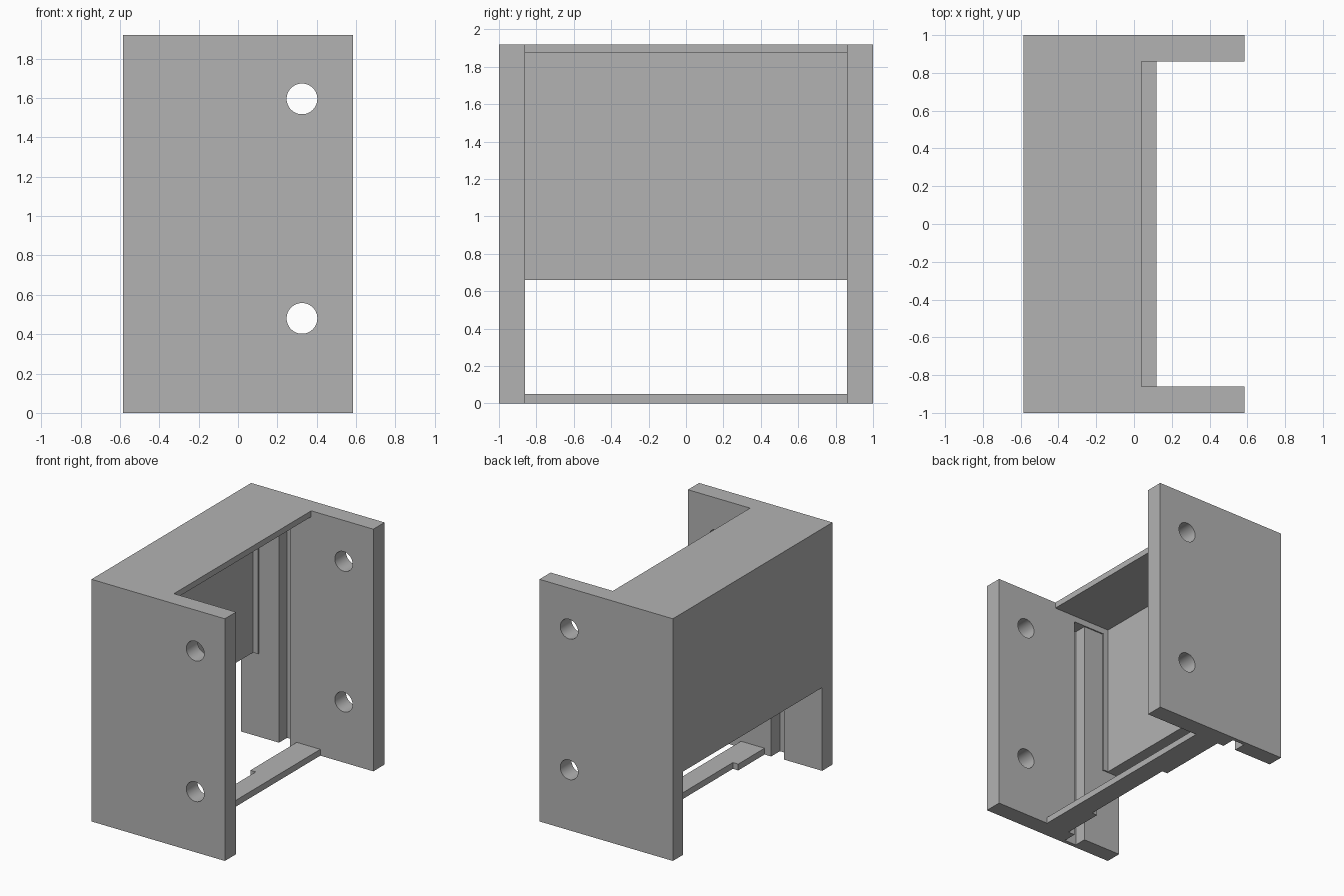
import bpy
import bmesh
from mathutils import Vector

if "Cube" in bpy.data.objects:
    bpy.data.objects.remove(bpy.data.objects["Cube"], do_unlink=True)

grey = bpy.data.materials.new("plain_grey")
grey.use_nodes = True
grey.diffuse_color = (0.45, 0.45, 0.45, 1)
for node in grey.node_tree.nodes:
    if node.type == "BSDF_PRINCIPLED":
        node.inputs["Base Color"].default_value = (0.45, 0.45, 0.45, 1)


def prism(name, outline, low, high):
    """Extrude an x-y outline from height low to height high."""
    bm = bmesh.new()
    face = bm.faces.new([bm.verts.new((x, y, low)) for x, y in outline])
    moved = bmesh.ops.extrude_face_region(bm, geom=[face])["geom"]
    verts = [v for v in moved if isinstance(v, bmesh.types.BMVert)]
    bmesh.ops.translate(bm, verts=verts, vec=Vector((0, 0, high - low)))
    bmesh.ops.recalc_face_normals(bm, faces=bm.faces[:])
    mesh = bpy.data.meshes.new(name)
    bm.to_mesh(mesh)
    bm.free()
    mesh.materials.append(grey)
    obj = bpy.data.objects.new(name, mesh)
    bpy.context.collection.objects.link(obj)
    return obj


def box(name, xs, ys, zs):
    (a, b), (c, d) = xs, ys
    return prism(name, [(a, c), (b, c), (b, d), (a, d)], *zs)


def cut(target, cutter):
    mod = target.modifiers.new("cut", "BOOLEAN")
    mod.operation = "DIFFERENCE"
    mod.solver = "EXACT"
    mod.object = cutter
    bpy.context.view_layer.objects.active = target
    bpy.ops.object.modifier_apply(modifier=mod.name)
    bpy.data.objects.remove(cutter, do_unlink=True)


BACK, FRONT = -0.585, 0.585
INNER, OUTER, HEIGHT = 0.86, 1.0, 1.92
PANEL_X, PANEL_Z, GUIDE_TOP = -0.47, 0.66, 1.825

# Side plates with guide slot, shallow inner recess and two screw holes
for name, s in (("left_side_plate", 1), ("right_side_plate", -1)):
    plate = box(name, (BACK, FRONT), (s * INNER, s * OUTER), (0, HEIGHT))
    recess = (s * 0.8, s * 0.87)
    cut(plate, box("recess", (-0.425, -0.2), recess, (-0.1, GUIDE_TOP)))
    cut(plate, box("lower_recess", (-0.7, -0.3), recess, (-0.1, PANEL_Z)))
    cut(plate, box("slot", (-0.25, -0.145), (s * 0.8, s * 0.97), (-0.1, GUIDE_TOP)))
    for z in (0.48, 1.595):
        bpy.ops.mesh.primitive_cylinder_add(
            vertices=48, radius=0.078, depth=0.5,
            location=(0.325, s * 0.93, z), rotation=(1.5708, 0, 0))
        cut(plate, bpy.context.object)
    bpy.ops.object.select_all(action="DESELECT")
    plate.select_set(True)
    bpy.context.view_layer.objects.active = plate
    bpy.ops.object.shade_smooth_by_angle()

# Roof and rear panel
box("top_plate", (BACK, 0.04), (-INNER, INNER), (1.873, HEIGHT))
box("rear_panel", (BACK, PANEL_X), (-INNER, INNER), (PANEL_Z, 1.873))

# Bottom crossbar with a shallow notch in its rear edge
prism("bottom_crossbar", [
    (0.12, -INNER), (0.12, INNER), (-0.087, INNER), (-0.087, 0.28),
    (-0.04, 0.28), (-0.04, -0.53), (-0.087, -0.53), (-0.087, -INNER)], 0, 0.05)
